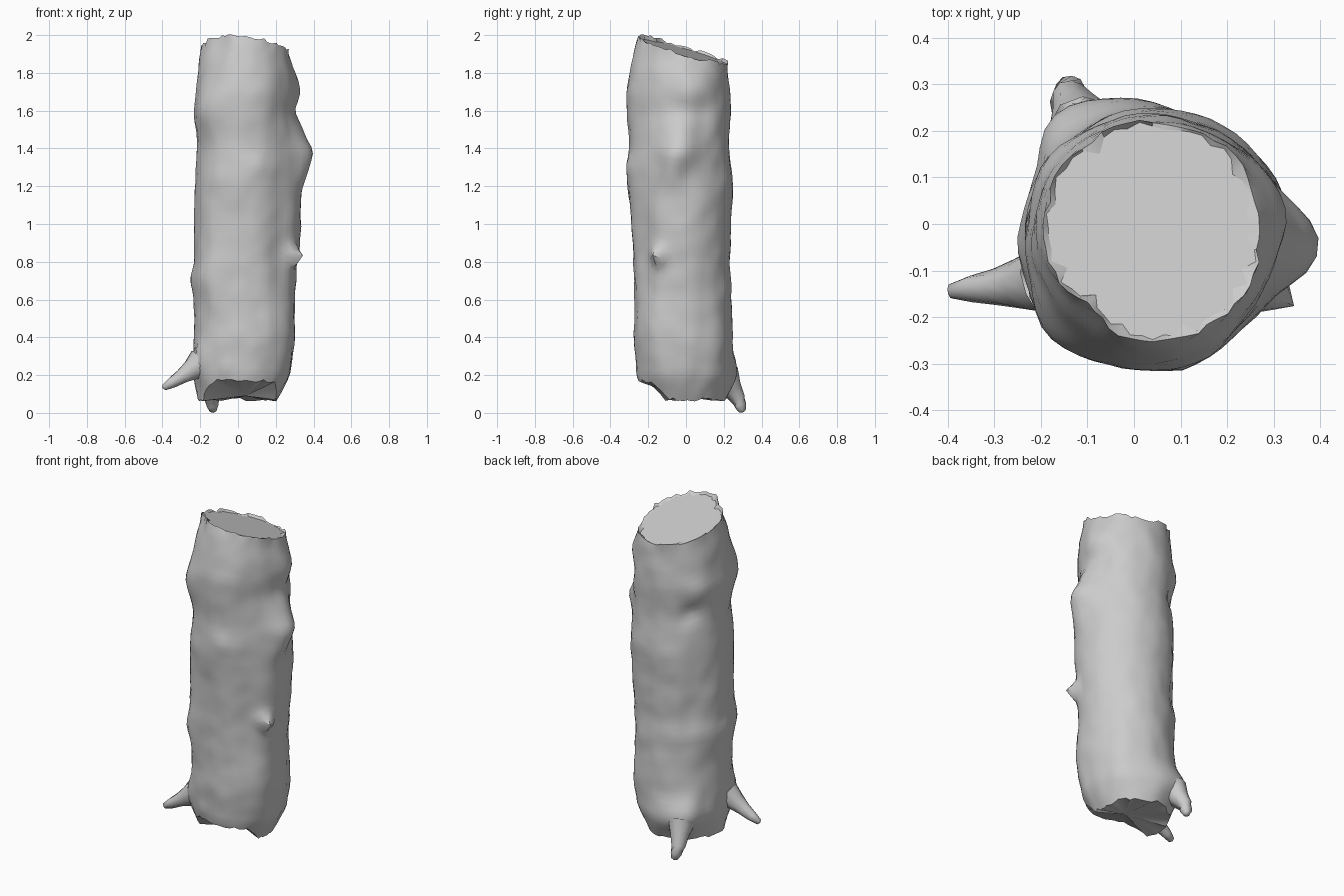
import bpy, bmesh, math, random
from mathutils import Vector, noise

random.seed(4)
if "Cube" in bpy.data.objects:
    bpy.data.objects.remove(bpy.data.objects["Cube"], do_unlink=True)

bark = bpy.data.materials.new("weathered_grey")
bark.use_nodes = True
grey = (0.6, 0.6, 0.6, 1)
bark.diffuse_color = grey
bark.node_tree.nodes["Principled BSDF"].inputs["Base Color"].default_value = grey

CX, CY = 0.04, -0.03
SIDES, RINGS = 56, 52

# Trunk outline as (height, reach) pairs for each of the four sides
LEFT = [(.06, .2), (.2, .28), (.4, .3), (.6, .303), (.8, .315), (1, .333), (1.2, .333),
        (1.4, .315), (1.6, .29), (1.7, .3), (1.8, .295), (1.9, .27)]
RIGHT = [(.06, .21), (.2, .235), (.6, .233), (.7, .25), (.8, .233), (1.2, .228),
         (1.4, .217), (1.6, .233), (1.8, .21), (1.95, .195)]
FRONT = [(.1, .23), (.2, .26), (.4, .277), (.6, .272), (1, .287), (1.28, .315),
         (1.4, .3), (1.7, .317), (1.85, .29), (2, .25)]
BACK = [(.06, .2), (.2, .24), (.4, .247), (.8, .232), (1, .237), (1.2, .252), (1.4, .227),
        (1.6, .237), (1.86, .22)]

# Swellings: angle, height, angular width, height width, amount
BUMPS = [(-2, 1.38, 19, .09, .078), (0, 1.51, 19, .07, .03), (-10, 1.27, 11, .08, .03),
         (-25, .83, 8, .045, .068), (15, 1.71, 22, .09, .035), (45, 1.55, 16, .12, .015),
         (45, .35, 16, .15, .012), (140, 1.6, 13, .08, .015), (135, 1.45, 14, .06, -.025),
         (135, .95, 14, .3, -.01), (112, .21, 26, .11, .045), (132, .24, 16, .11, .035),
         (210, .28, 14, .1, .03), (225, 1.62, 20, .13, .03), (225, .7, 20, .2, .028),
         (225, 1.05, 18, .2, .014), (225, 2, 20, .1, -.03), (-45, 1, 14, .9, -.012),
         (-78, 1.32, 7, .04, .012), (-115, .24, 9, .04, .015), (-40, .45, 20, .18, .025)]


def sample(table, z):
    if z <= table[0][0]:
        return table[0][1]
    for (z0, r0), (z1, r1) in zip(table, table[1:]):
        if z <= z1:
            return r0 + (r1 - r0) * (z - z0) / (z1 - z0)
    return table[-1][1]


def radius(a, z):
    c, s = math.cos(a), math.sin(a)
    ex = sample(LEFT, z) - CX if c > 0 else sample(RIGHT, z) + CX
    ey = sample(BACK, z) - CY if s > 0 else sample(FRONT, z) + CY
    r = 1 / math.hypot(c / ex, s / ey)
    for deg, bz, wa, wz, amount in BUMPS:
        da = (math.degrees(a) - deg + 180) % 360 - 180
        r += amount * math.exp(-(da / wa) ** 2 - ((z - bz) / wz) ** 2)
    p = Vector((c, s, z * 3))
    return r + 0.006 * noise.noise(p * 2.3) + 0.005 * noise.noise(p * 4)


def top_height(x, y):
    return 1.918 - 0.29 * y - 0.09 * x


def bottom_height(y):
    t = min(1, max(0, (-y - 0.1) / 0.12))
    return 0.07 + 0.1 * t * t * (3 - 2 * t)


def add_object(name, bm, angle):
    bmesh.ops.recalc_face_normals(bm, faces=bm.faces)
    mesh = bpy.data.meshes.new(name)
    bm.to_mesh(mesh)
    bm.free()
    mesh.materials.append(bark)
    obj = bpy.data.objects.new(name, mesh)
    bpy.context.collection.objects.link(obj)
    bpy.ops.object.select_all(action='DESELECT')
    obj.select_set(True)
    bpy.context.view_layer.objects.active = obj
    bpy.ops.object.shade_smooth_by_angle(angle=math.radians(angle))


def bridge(bm, ring_a, ring_b):
    n = len(ring_a)
    for i in range(n):
        j = (i + 1) % n
        bm.faces.new((ring_a[i], ring_a[j], ring_b[j], ring_b[i]))


def fan(bm, ring, centre):
    tip = bm.verts.new(centre)
    for i in range(len(ring)):
        bm.faces.new((ring[i], ring[(i + 1) % len(ring)], tip))


# Log: lofted rings between a jagged slanted top and a broken base
bm = bmesh.new()
angles = [2 * math.pi * i / SIDES for i in range(SIDES)]
chips = [random.uniform(-0.01, 0.01) for _ in angles]
rings = []
for k in range(RINGS + 1):
    v = k / RINGS
    ring = []
    for a, chip in zip(angles, chips):
        c, s = math.cos(a), math.sin(a)
        top = top_height(CX + .24 * c, CY + .24 * s)
        low = bottom_height(CY + .24 * s)
        z = low + (top - low) * v
        r = radius(a, z)
        if k in (0, RINGS):
            z += chip
            r += chip * 0.6
        ring.append(bm.verts.new((CX + r * c, CY + r * s, z)))
    rings.append(ring)
for lower, upper in zip(rings, rings[1:]):
    bridge(bm, lower, upper)

# Cut top face with splinters folding inward, and the broken underside
inner = []
for vert in rings[-1]:
    f = random.choice((0.98, 0.97, 0.95, 0.88))
    x, y = CX + (vert.co.x - CX) * f, CY + (vert.co.y - CY) * f
    inner.append(bm.verts.new((x, y, top_height(x, y) - 0.008)))
bridge(bm, rings[-1], inner)
fan(bm, inner, (CX, CY, top_height(CX, CY) - 0.008))
fan(bm, rings[0], (CX, CY, 0.09))
for ring in (inner, rings[0]):
    for i, vert in enumerate(ring):
        bm.edges.get((vert, ring[i - 1])).smooth = False
add_object("log", bm, 40)


# Root stubs: tapered bent tubes, open where they meet the log, given as (centre, radius)
def root(name, path, sides=10):
    bm = bmesh.new()
    pts = [Vector(p) for p, _ in path]
    loops = []
    for i, (p, r) in enumerate(path):
        d = (pts[min(i + 1, len(pts) - 1)] - pts[max(i - 1, 0)]).normalized()
        u = d.cross(Vector((0, 0, 1))).normalized()
        w = d.cross(u)
        loop = []
        for k in range(sides):
            a = 2 * math.pi * k / sides
            rr = r * random.uniform(0.92, 1.06)
            loop.append(bm.verts.new(pts[i] + u * rr * math.cos(a) + w * rr * math.sin(a)))
        loops.append(loop)
    for a, b in zip(loops, loops[1:]):
        bridge(bm, a, b)
    fan(bm, loops[-1], pts[-1] + (pts[-1] - pts[-2]).normalized() * path[-1][1] * 0.5)
    add_object(name, bm, 60)


root("side_root", [((-.195, -.12, .265), .078), ((-.25, -.13, .225), .055), ((-.3, -.137, .19), .039),
                   ((-.35, -.138, .16), .029), ((-.392, -.144, .135), .017)])
root("back_root", [((-.11, .2, .2), .08), ((-.125, .24, .13), .056),
                   ((-.14, .272, .08), .04), ((-.135, .288, .04), .033), ((-.13, .297, .01), .02)])
